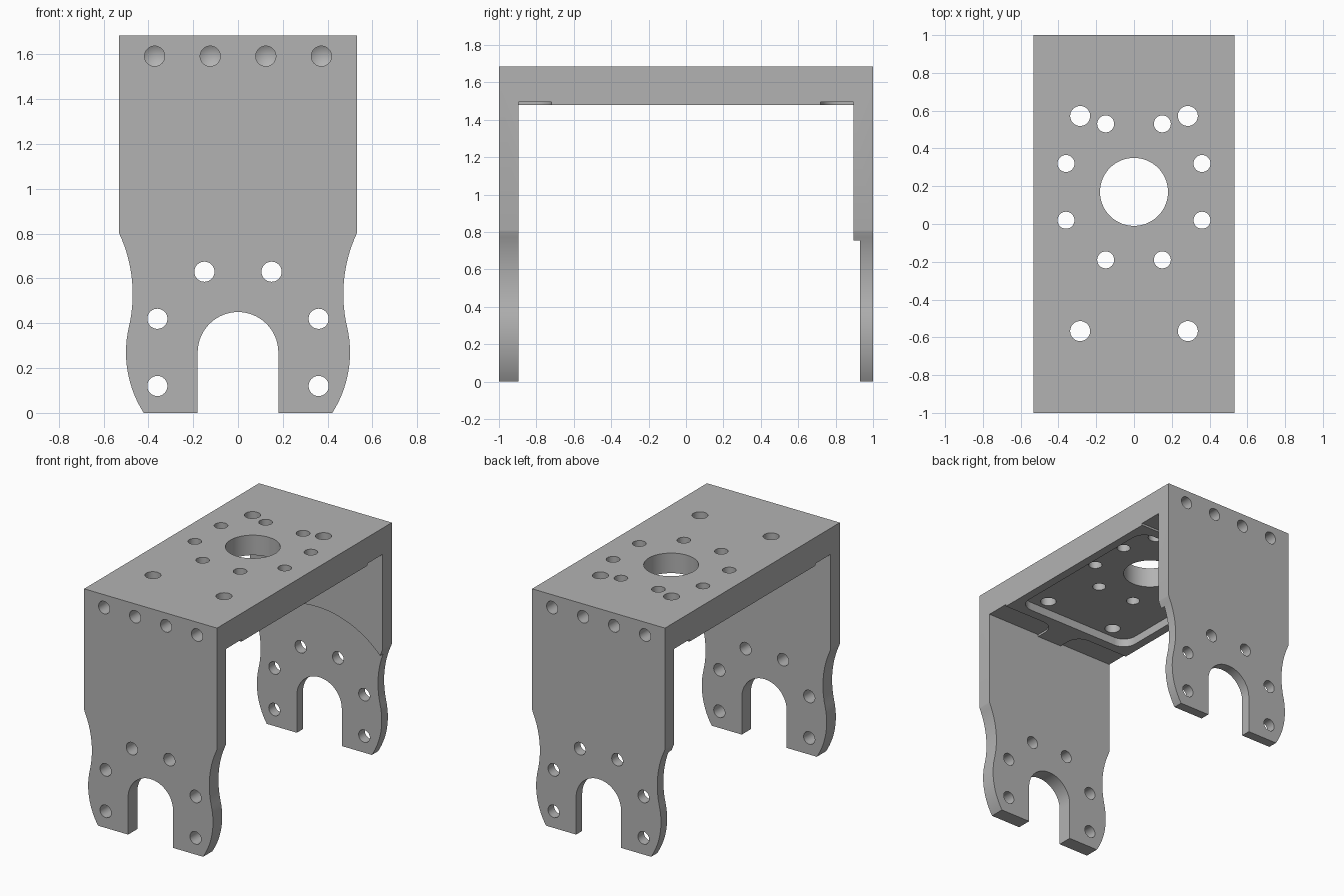
import bpy, bmesh
from math import sin, cos, radians, pi
from mathutils import Vector

if "Cube" in bpy.data.objects:
    bpy.data.objects.remove(bpy.data.objects["Cube"], do_unlink=True)

HALF_W, TOP, UNDER, INNER = 0.532, 1.685, 1.48, 0.895
HUB_Z, HUB_Y = 0.27, 0.17      # centres of the two bolt patterns
BOLT_R = 0.045

grey = bpy.data.materials.new("machined_grey")
grey.use_nodes = True
grey.diffuse_color = (0.45, 0.45, 0.45, 1)
grey.node_tree.nodes["Principled BSDF"].inputs["Base Color"].default_value = (0.45, 0.45, 0.45, 1)

PLACE = {
    "x": lambda u, v, d: Vector((d, u, v)),
    "y": lambda u, v, d: Vector((u, d, v)),
    "z": lambda u, v, d: Vector((u, v, d)),
}


def prism(name, outline, axis, start, end, tip=0):
    """Extrude a 2D outline along an axis, with an optional drill point at the end."""
    bm = bmesh.new()
    place = PLACE[axis]
    a = [bm.verts.new(place(u, v, start)) for u, v in outline]
    b = [bm.verts.new(place(u, v, end)) for u, v in outline]
    n = len(outline)
    bm.faces.new(a)
    cap = bm.faces.new(b)
    for i in range(n):
        j = (i + 1) % n
        bm.faces.new((a[i], a[j], b[j], b[i]))
    bmesh.ops.recalc_face_normals(bm, faces=bm.faces[:])
    if tip:
        bmesh.ops.poke(bm, faces=[cap], offset=tip)
    for f in bm.faces:
        f.smooth = False
    mesh = bpy.data.meshes.new(name)
    bm.to_mesh(mesh)
    bm.free()
    mesh.materials.append(grey)
    obj = bpy.data.objects.new(name, mesh)
    bpy.context.collection.objects.link(obj)
    return obj


def arc(cu, cv, r, a0, a1, n):
    return [(cu + r * cos(radians(a0 + (a1 - a0) * i / n)),
             cv + r * sin(radians(a0 + (a1 - a0) * i / n))) for i in range(n + 1)]


def circle(cu, cv, r, n=32):
    return arc(cu, cv, r, 0, 360, n)[:-1]


def combine(body, cutter, operation="DIFFERENCE"):
    mod = body.modifiers.new("cut", "BOOLEAN")
    mod.operation, mod.solver, mod.object = operation, "EXACT", cutter
    bpy.context.view_layer.objects.active = body
    bpy.ops.object.modifier_apply(modifier=mod.name)
    bpy.data.objects.remove(cutter, do_unlink=True)


# U-shaped bracket body
channel = [(-1, 0), (-INNER, 0), (-INNER, UNDER), (INNER, UNDER),
           (INNER, 0), (1, 0), (1, TOP), (-1, TOP)]
bracket = prism("servo_bracket", channel, "x", -0.7, 0.7)

# Waisted outline of both legs
side = [(0.42, -0.1)] + arc(0, HUB_Z, 0.5, -32.7, 13.2, 14)
side += arc(1.11, 0.53, 0.64, 193.2, 155, 14)[1:]
side += [(HALF_W, 0.81), (HALF_W, 1.9)]
outline = side + [(-u, v) for u, v in reversed(side)]
combine(bracket, prism("outline", outline, "y", -1.2, 1.2), "INTERSECT")

# Round recess on the inside of the back leg
combine(bracket, prism("recess", circle(0, HUB_Z, 0.705, 128), "y", 0.8, 0.93))

# Open slot at the foot of both legs
slot = arc(0, HUB_Z, 0.18, 0, 180, 32) + [(-0.18, -0.1), (0.18, -0.1)]
combine(bracket, prism("slot", slot, "y", -1.2, 1.2))

# Rounded pocket under the top plate
pocket = []
for su, sv, a in ((1, 1, 0), (-1, 1, 90), (-1, -1, 180), (1, -1, 270)):
    pocket += arc(su * 0.37, sv * 0.55, 0.1, a, a + 90, 8)
combine(bracket, prism("pocket", pocket, "z", 1.4, 1.54))

# Shallow corner reliefs beside the legs
relief = [(0.6, INNER), (0.6, 0.72)] + arc(0.2, 0.82, 0.1, 270, 180, 8) + [(0.1, INNER)]
for sx in (-1, 1):
    for sy in (-1, 1):
        shape = [(sx * u, sy * v) for u, v in relief]
        combine(bracket, prism("relief", shape, "z", 1.42, 1.495))

# Bolt holes through legs and top plate, mirrored left to right
for sx in (-1, 1):
    for u, v in ((0.36, -0.15), (0.36, 0.15), (0.15, 0.36)):
        combine(bracket, prism("leg_hole", circle(sx * u, HUB_Z + v, BOLT_R), "y", -1.2, 1.2))
    for u, v in ((0.36, -0.15), (0.36, 0.15), (0.15, 0.36), (0.15, -0.36)):
        combine(bracket, prism("top_hole", circle(sx * u, HUB_Y + v, BOLT_R), "z", 1.3, 1.8))
    for v in (-0.567, 0.572):
        combine(bracket, prism("mount_hole", circle(sx * 0.285, v, 0.053), "z", 1.3, 1.8))
combine(bracket, prism("centre_hole", circle(0, HUB_Y, 0.18, 64), "z", 1.3, 1.8))

# Blind drilled holes along the top of both legs
for sy in (-1, 1):
    for x in (-0.372, -0.124, 0.124, 0.372):
        combine(bracket, prism("drill", circle(x, 1.592, BOLT_R), "y", sy * 1.1, sy * 0.76, 0.027))

# Smooth curved walls, sharp machined edges
bpy.ops.object.select_all(action="DESELECT")
bracket.select_set(True)
bpy.context.view_layer.objects.active = bracket
bpy.ops.object.shade_smooth_by_angle(angle=pi / 6)
